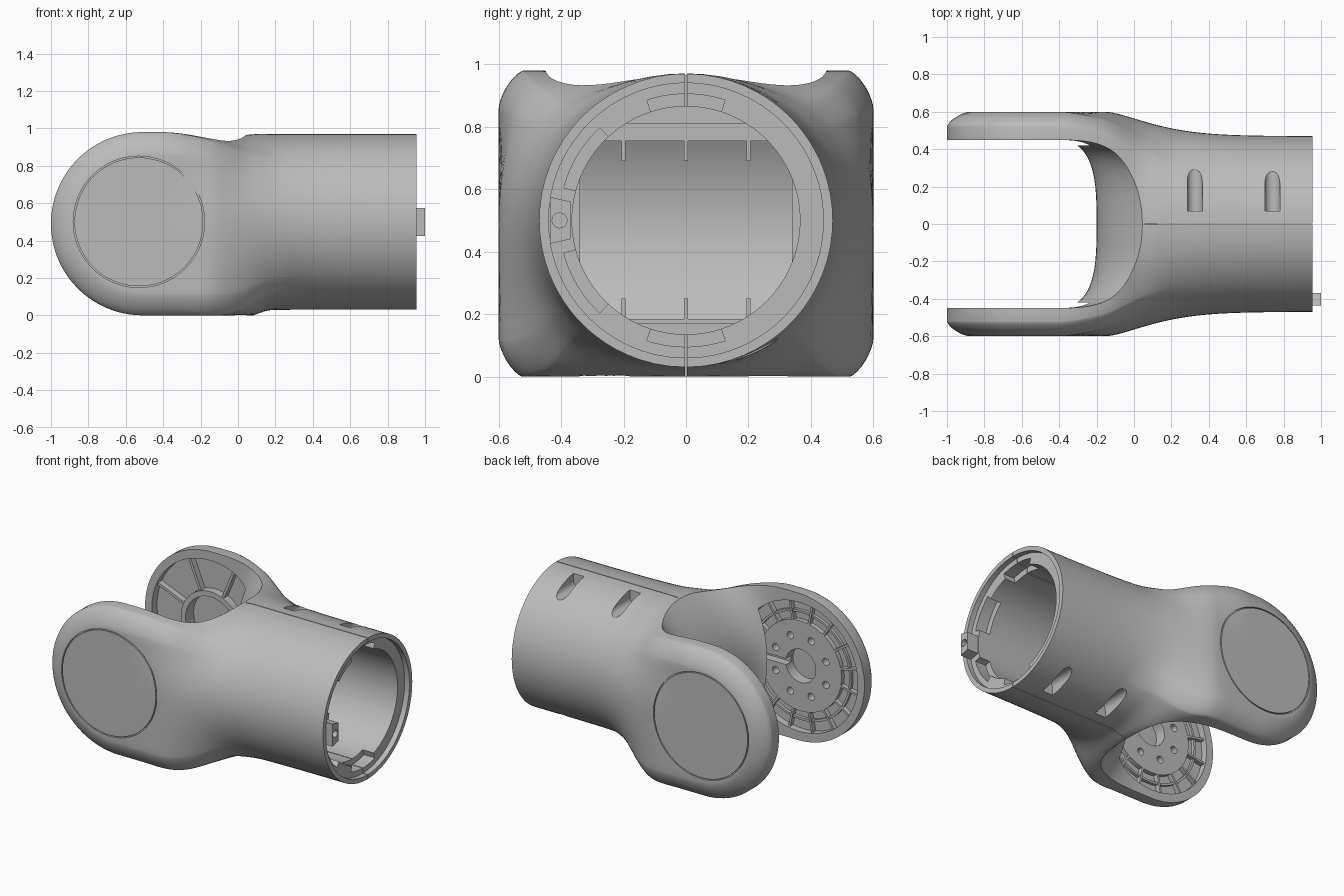
import bpy, bmesh
from math import sin, cos, pi, sqrt, acos, atan2, exp, radians

cube = bpy.data.objects.get("Cube")
if cube:
    bpy.data.objects.remove(cube, do_unlink=True)

grey = bpy.data.materials.new("satin grey")
grey.use_nodes = True
GREY = (0.5, 0.5, 0.5, 1)
grey.diffuse_color = GREY
grey.node_tree.nodes["Principled BSDF"].inputs["Base Color"].default_value = GREY


def make(name, rings, closed, cap):
    """Skin a list of point rings; closed joins last ring to first."""
    bm = bmesh.new()
    vs = [[bm.verts.new(p) for p in r] for r in rings]
    n = len(vs[0])
    for i in range(len(vs) if closed else len(vs) - 1):
        a, b = vs[i], vs[(i + 1) % len(vs)]
        for j in range(n):
            k = (j + 1) % n
            bm.faces.new((a[j], a[k], b[k], b[j]))
    if cap:
        bm.faces.new(vs[0])
        bm.faces.new(vs[-1])
    bmesh.ops.remove_doubles(bm, verts=bm.verts, dist=1e-4)
    bmesh.ops.dissolve_degenerate(bm, edges=bm.edges, dist=1e-5)
    bmesh.ops.holes_fill(bm, edges=[e for e in bm.edges if e.is_boundary])
    bmesh.ops.recalc_face_normals(bm, faces=bm.faces)
    me = bpy.data.meshes.new(name)
    bm.to_mesh(me)
    bm.free()
    me.materials.append(grey)
    ob = bpy.data.objects.new(name, me)
    bpy.context.collection.objects.link(ob)
    return ob


def place(axis, u, v, d):
    return (d, u, v) if axis == "x" else (u, d, v)


def prism(name, pts, axis, a, b):
    return make(name, [[place(axis, u, v, d) for u, v in pts] for d in (a, b)], False, True)


def box(name, x, y, z):
    return prism(name, [(y[0], z[0]), (y[1], z[0]), (y[1], z[1]), (y[0], z[1])], "x", *x)


def lathe(name, profile, axis, cu, cv, n=72):
    """Turn a closed (radius, depth) profile round the axis."""
    rings = [[place(axis, cu + r * cos(2 * pi * i / n), cv + r * sin(2 * pi * i / n), d)
              for r, d in profile] for i in range(n)]
    return make(name, rings, True, False)


def disc(name, r, axis, cu, cv, a, b, n=72):
    return prism(name, [(cu + r * cos(2 * pi * i / n), cv + r * sin(2 * pi * i / n))
                        for i in range(n)], axis, a, b)


def cut(ob, tool):
    m = ob.modifiers.new("cut", "BOOLEAN")
    m.operation, m.object, m.solver = "DIFFERENCE", tool, "EXACT"
    bpy.context.view_layer.objects.active = ob
    bpy.ops.object.modifier_apply(modifier=m.name)
    bpy.data.objects.remove(tool, do_unlink=True)


def ease(x, a, b):
    t = min(1, max(0, (x - a) / (b - a)))
    return t * t * (3 - 2 * t)


# Body shell: slab with softened edges and a round end, blending into a tube
R, FLAT, CX, CZ, TUBE, END, SOFT = 0.49, 0.37, -0.51, 0.49, 0.47, 0.955, 1.35


def quarter(dx, k=8, m=9):
    top = sqrt(max(0, R * R - dx * dx))
    edge = min(1, max(0, abs(dx) - FLAT) / (R - FLAT))
    lim = acos(edge ** (1 / SOFT))
    pts = [(0.52 * i / k, top) for i in range(k)]
    for j in range(m + 1):
        p = lim * j / m
        r = FLAT + (R - FLAT) * max(0, cos(p)) ** SOFT
        pts.append((0.52 + 0.08 * sin(p) ** SOFT, sqrt(max(0, r * r - dx * dx))))
    y, z = pts[-1]
    return pts + [(y, z * (1 - i / k)) for i in range(1, k + 1)]


def section(x):
    wide = TUBE + 0.13 * exp(-(max(0, x + 0.15) / 0.32) ** 1.5)
    c = ease(x, 0.02, 0.18)
    half = R + (TUBE - R) * c
    mid = CZ + 0.01 * c
    dip = 0.014 * exp(-((x - 0.04) / (0.1 if x < 0.04 else 0.06)) ** 2)
    belly = 1 + 0.05 * exp(-((x + 0.03) / 0.13) ** 2)

    def side(s):
        q = []
        for (y, z), (y0, z0) in zip(quarter(min(0, x - CX)), quarter(0)):
            a = atan2(y0 / 0.6, z0 / R)
            y, z = y * wide / 0.6, z * half / R
            q.append((y + (wide * sin(a) - y) * s, z + (half * cos(a) - z) * s))
        return q

    # the upper corners round off earlier than the lower ones
    upper, lower = side(ease(x, -0.42, 0.25)), side(ease(x, -0.24, 0.36))
    right = [(y, mid + z - dip * z / half) for y, z in upper]
    right += [(y, max(0, mid - z * belly)) for y, z in reversed(lower[:-1])]
    return [(x, y, z) for y, z in right + [(-y, z) for y, z in reversed(right[1:-1])]]


stations = [CX - R * cos(pi / 2 * i / 22) for i in range(22)]
stations += [CX + (END - CX) * i / 52 for i in range(53)]
shell = make("yoke_shell", [section(x) for x in stations], False, False)


# Fork gap with a bulging throat wall
def throat(z):
    return -0.2 + 0.24 * min(1.1, ((z - CZ) / 0.47) ** 2)


levels = []
for i in range(25):
    z = -0.05 + 1.08 * i / 24
    ring = [(-1.2, -0.45, z)]
    for j in range(33):
        a = -pi / 2 + pi * j / 32
        y = 0.45 * abs(sin(a)) ** 0.65 * (1 if a > 0 else -1)
        ring.append((-0.45 + (throat(z) + 0.45) * max(0, cos(a)) ** 0.65, y, z))
    levels.append(ring + [(-1.2, 0.45, z)])
cut(shell, make("gap_cutter", levels, False, True))

# Tube bore with stepped lip, and a cavity following the throat wall
cut(shell, lathe("bore_cutter", [(0, 0.05), (0.365, 0.05), (0.365, 0.92), (0.44, 0.92),
                                 (0.44, 1.1), (0, 1.1)], "x", 0, 0.5, 96))
heights = [0.18 + 0.62 * i / 16 for i in range(17)]
cavity = [(throat(z) + 0.04, z) for z in heights] + [(0.1, 0.8), (0.1, 0.18)]
cut(shell, prism("cavity_cutter", cavity, "y", -0.34, 0.34))


def arc(r0, r1, a0, a1, n=10):
    angles = [radians(a0 + (a1 - a0) * i / n) for i in range(n + 1)]
    return ([(r1 * cos(a), 0.5 + r1 * sin(a)) for a in angles]
            + [(r0 * cos(a), 0.5 + r0 * sin(a)) for a in reversed(angles)])


# Notches in the lip ring
for a0, a1 in ((72, 108), (252, 288), (133, 165), (195, 227)):
    cut(shell, prism("notch_cutter", arc(0.34, 0.405, a0, a1), "x", 0.84, 1))

# Screw slots on the rear half, above and below
for x in (0.325, 0.74):
    u = [(x + 0.04 * cos(a), 0.917 + 0.04 * sin(a)) for a in (pi + pi * i / 10 for i in range(11))]
    u += [(x + 0.04, 1.1), (x - 0.04, 1.1)]
    for pts in (u, [(a, 1 - b) for a, b in u]):
        cut(shell, prism("slot_cutter", pts, "y", 0.07, 0.5))

# Seam between the two half shells
for z in ((0.86, 1.1), (-0.1, 0.14)):
    cut(shell, box("seam_cutter", (0.06, 1.1), (-0.0025, 0.0025), z))

# Outer cover grooves and inner joint recesses
HX, HZ = -0.52, 0.49
for s in (-1, 1):
    cut(shell, lathe("groove_cutter", [(0.344, s * 0.585), (0.351, s * 0.585),
                                       (0.351, s * 0.65), (0.344, s * 0.65)], "y", -0.53, 0.5, 80))
    cut(shell, disc("recess_cutter", 0.43, "y", HX, HZ, s * 0.42, s * 0.54))


def rib(name, angle, r0, r1, y0, y1, w=0.007):
    c, n = cos(angle), sin(angle)
    pts = [(HX + r * c - k * n, HZ + r * n + k * c)
           for r, k in ((r0, -w), (r1, -w), (r1, w), (r0, w))]
    return prism(name, pts, "y", y0, y1)


def collar(name, r0, r1, y0, y1):
    return lathe(name, [(r0, y0), (r1, y0), (r1, y1), (r0, y1)], "y", HX, HZ)


# Rear arm joint: open collar with broad ribs
parts = [shell, collar("rear_hub_collar", 0.185, 0.22, 0.455, 0.545),
         collar("rear_floor_ring", 0.2, 0.433, 0.505, 0.545)]
for i in range(8):
    parts.append(rib("rear_rib", pi * (i + 0.5) / 4, 0.21, 0.433, 0.465, 0.545, 0.009))

# Front arm joint: drilled hub disc with a ribbed ring
hub = collar("front_hub_disc", 0.11, 0.3, -0.545, -0.465)
for i in range(8):
    a = pi * (i + 0.5) / 4
    cut(hub, disc("hole_cutter", 0.024, "y", HX + 0.2 * cos(a), HZ + 0.2 * sin(a),
                  -0.53, -0.4, 16))
cut(hub, rib("key_cutter", 0, 0.09, 0.35, -0.52, -0.4, 0.02))
parts += [hub, collar("front_mid_ring", 0.35, 0.365, -0.545, -0.475),
          collar("front_floor_ring", 0.29, 0.433, -0.545, -0.495)]
for i in range(16):
    parts.append(rib("front_rib", pi * (i + 0.5) / 8, 0.29, 0.433, -0.545, -0.465))

# Shelves and small fins inside the tube
for name, z, f in (("upper", (0.755, 0.81), (0.69, 0.76)), ("lower", (0.17, 0.185), (0.18, 0.25))):
    parts.append(box(name + "_shelf", (-0.07, 0.12), (-0.28, 0.28), z))
    for y in (-0.2, 0, 0.2):
        parts.append(box(name + "_fin", (-0.07, 0.12), (y - 0.006, y + 0.006), f))

# Locating tab with screw hole on the lip
tab = prism("locating_tab", [(-0.435, 0.425), (-0.37, 0.44), (-0.37, 0.56), (-0.435, 0.575)],
            "x", 0.88, 1.0)
cut(tab, disc("tab_hole_cutter", 0.024, "x", -0.405, 0.5, 0.92, 1.1, 16))
parts.append(tab)

bpy.ops.object.select_all(action="DESELECT")
for ob in parts:
    ob.select_set(True)
bpy.context.view_layer.objects.active = shell
bpy.ops.object.shade_smooth_by_angle(angle=radians(32))
